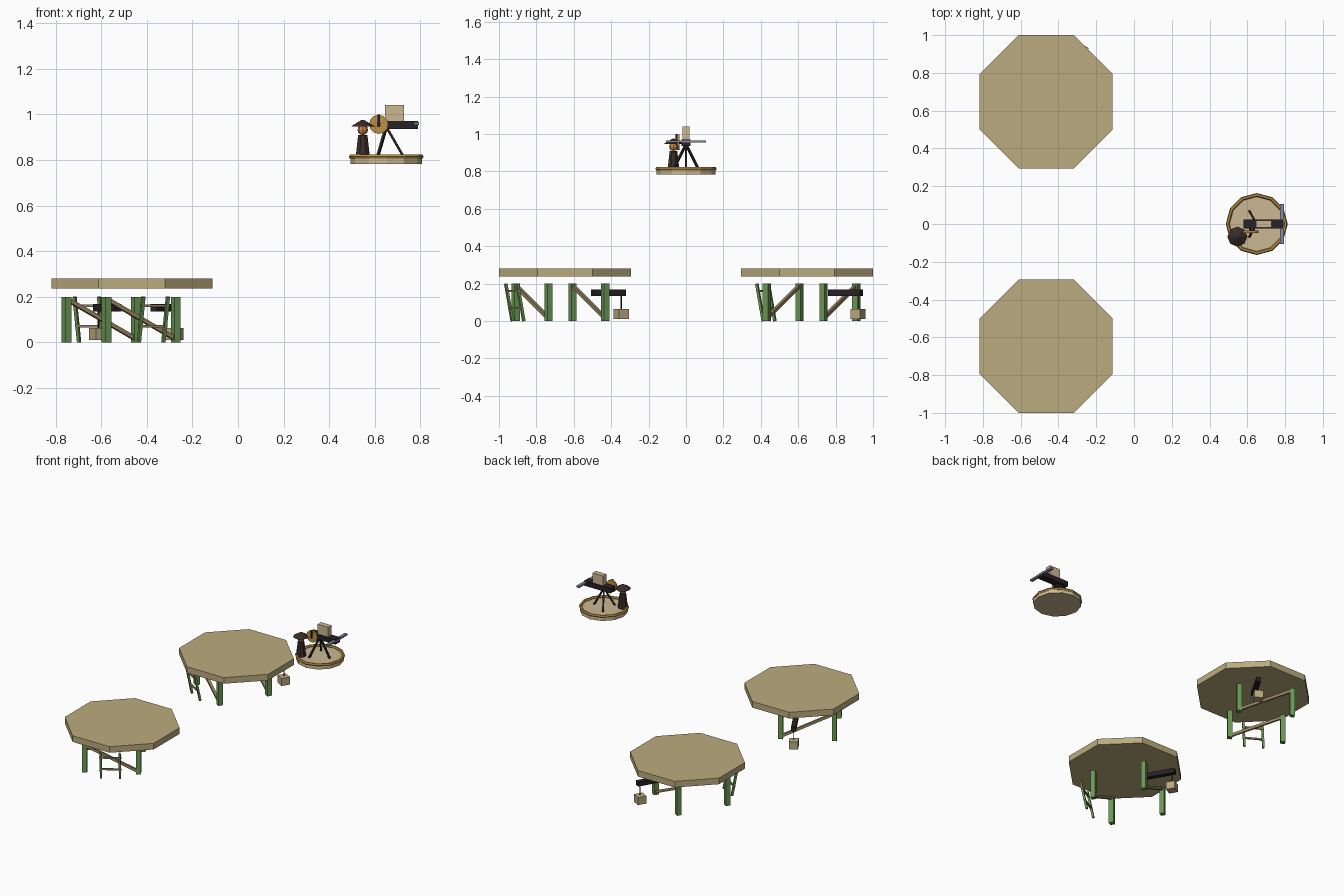
import bpy, math
from math import radians, sin, cos, pi
from mathutils import Vector, Matrix

if "Cube" in bpy.data.objects:
    bpy.data.objects.remove(bpy.data.objects["Cube"])

def mat(name, r, g, b):
    m = bpy.data.materials.new(name)
    m.diffuse_color = (r, g, b, 1)
    m.use_nodes = True
    m.node_tree.nodes["Principled BSDF"].inputs["Base Color"].default_value = m.diffuse_color
    return m

TAN = mat("tan_deck", 0.50, 0.41, 0.21)
BAMBOO = mat("green_bamboo", 0.15, 0.32, 0.09)
WOOD = mat("brown_wood", 0.32, 0.24, 0.12)
CRATE = mat("crate_wood", 0.50, 0.40, 0.22)
DARK = mat("dark_iron", 0.02, 0.015, 0.018)
CLOTH = mat("dark_cloth", 0.04, 0.025, 0.023)
PALE = mat("pale_wood", 0.60, 0.48, 0.29)
GOLD = mat("gold_wood", 0.50, 0.28, 0.06)
SKIN = mat("skin", 0.60, 0.22, 0.06)
STEEL = mat("steel", 0.22, 0.25, 0.33)

def finish(name, m, M=None):
    o = bpy.context.object
    o.name = name
    o.data.materials.append(m)
    if M is not None:
        o.matrix_world = M @ o.matrix_basis
    return o

def box(name, lo, hi, m, M=None):
    lo, hi = Vector(lo), Vector(hi)
    bpy.ops.mesh.primitive_cube_add(size=1, location=(lo + hi) / 2)
    bpy.context.object.scale = hi - lo
    return finish(name, m, M)

def beam(name, a, b, t, m, M=None):
    """Square bar of thickness t running from a to b."""
    a, b = Vector(a), Vector(b)
    d = b - a
    bpy.ops.mesh.primitive_cube_add(size=1, location=(a + b) / 2)
    o = bpy.context.object
    o.rotation_euler = d.to_track_quat('Z', 'Y').to_euler()
    o.scale = (t, t, d.length)
    return finish(name, m, M)

def cone(name, n, r1, r2, z0, z1, x, y, m, turn=0.0):
    bpy.ops.mesh.primitive_cone_add(vertices=n, radius1=r1, radius2=r2, depth=z1 - z0,
                                    location=(x, y, (z0 + z1) / 2), rotation=(0, 0, turn))
    return finish(name, m)

# Two octagonal decks, each with a turned timber frame below
for side, sy in (("front", -1), ("back", 1)):
    cone(side + "_deck", 8, 0.3815, 0.3815, 0.237, 0.281, -0.465, sy * 0.647, TAN, pi / 8)
    M = Matrix.Translation((-0.512, sy * 0.671, 0)) @ Matrix.Rotation(radians(-30 * sy), 4, 'Z')
    q = 0.175
    for lx in (-q, q):
        for ly in (-q, q):
            box(side + "_leg", (lx - .016, ly - .016, 0), (lx + .016, ly + .016, 0.2), BAMBOO, M)
    # diagonal braces
    for ly in (-q, q):
        beam(side + "_brace", (-q, ly, 0.19), (q, ly, 0.015), 0.018, WOOD, M)
    # ladder
    for lx in (-0.062, 0.062):
        beam(side + "_ladder_post", (lx, -0.262, 0), (lx, -0.302, 0.2), 0.014, BAMBOO, M)
    for z in (0.07, 0.16):
        ly = -0.262 - 0.2 * z
        beam(side + "_ladder_rung", (-0.072, ly, z), (0.072, ly, z), 0.011, WOOD, M)
    # hoist arm with rope and crate
    box(side + "_hoist_arm", (.06, .155, .135), (.092, .352, .168), DARK, M)
    beam(side + "_hoist_rope", (.076, .331, .06), (.076, .331, .14), 0.005, DARK, M)
    box(side + "_crate", (.046, .301, .01), (.106, .361, .064), CRATE, M)

# Raised round nest with a rim
NX = 0.65
cone("nest_floor", 12, 0.157, 0.157, 0.783, 0.81, NX, 0, PALE)
bpy.ops.mesh.primitive_torus_add(major_segments=12, minor_segments=6, major_radius=0.154,
                                 minor_radius=0.010, location=(NX, 0, 0.814))
finish("nest_rim", GOLD)

# Tripod
for k in range(3):
    a = k * 2 * pi / 3
    beam("tripod_leg", (NX + .078 * cos(a), .078 * sin(a), .81), (NX, 0, .945), 0.011, DARK)

# Repeating bow: stock, magazine and cross limb
box("bow_stock", (.58, -.025, .936), (.79, .025, .971), DARK)
box("bow_magazine", (.645, -.019, .965), (.728, .019, 1.041), PALE)
box("bow_limb", (.772, -.106, .954), (.793, .106, .966), STEEL)

# Crank wheel and handle
bpy.ops.mesh.primitive_cylinder_add(vertices=12, radius=0.042, depth=0.013,
                                    location=(.617, -.041, .956), rotation=(pi / 2, 0, 0))
finish("crank_wheel", GOLD)
beam("crank_axle", (.617, -.02, .956), (.617, -.05, .956), 0.014, DARK)
beam("crank_handle", (.617, -.051, .945), (.617, -.051, .999), 0.010, DARK)

# Operator figure
FX, FY = 0.547, -0.067
cone("figure_robe", 8, 0.034, 0.022, 0.81, 0.91, FX, FY, CLOTH, pi / 8)
bpy.ops.mesh.primitive_uv_sphere_add(segments=8, ring_count=6, radius=0.023, location=(FX, FY, .932))
finish("figure_head", SKIN)
cone("figure_hat", 8, 0.053, 0.006, 0.946, 0.975, FX, FY, CLOTH)
